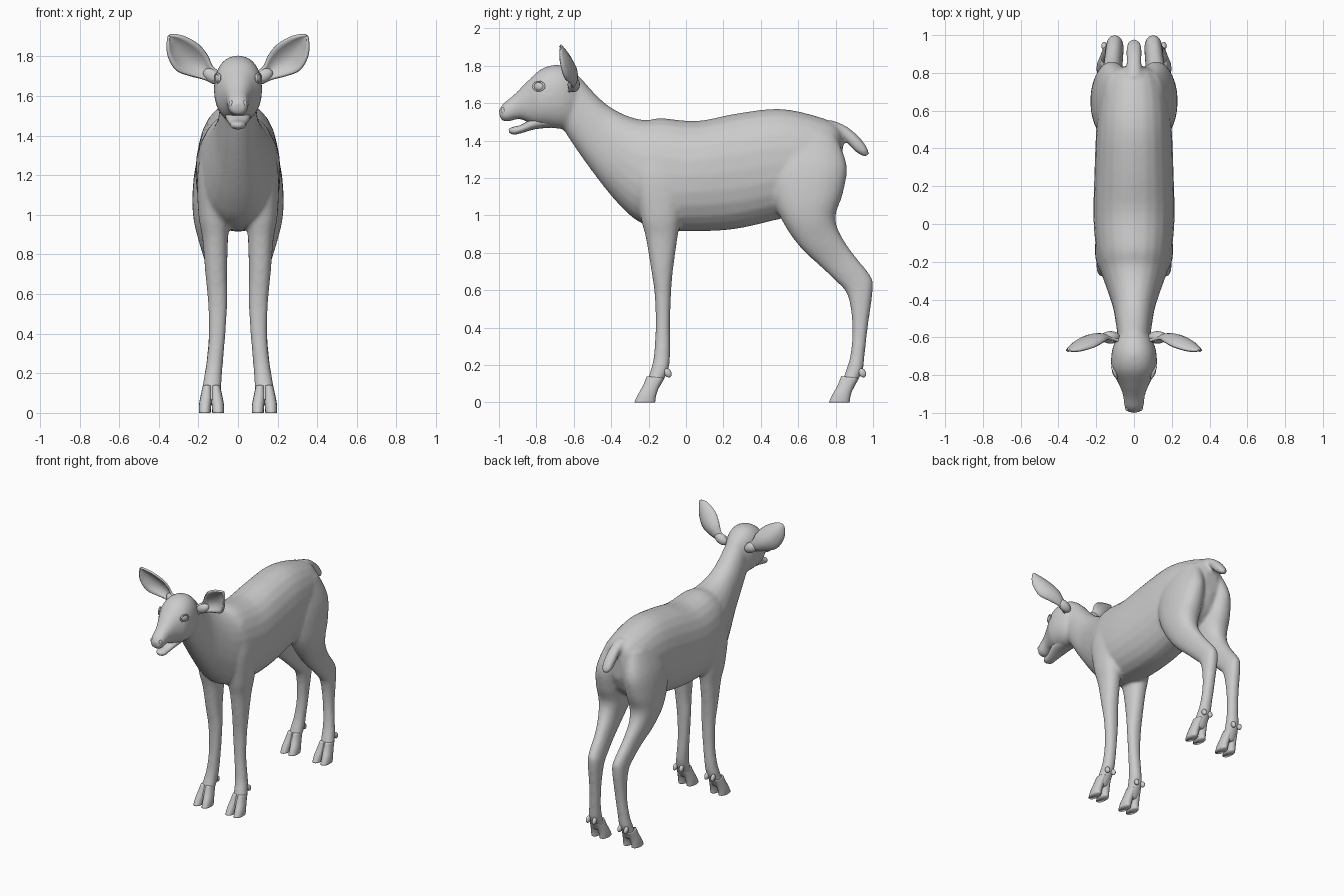
import bpy, math
from mathutils import Vector

cube = bpy.data.objects.get("Cube")
if cube:
    bpy.data.objects.remove(cube, do_unlink=True)

grey = bpy.data.materials.new("soft grey")
grey.use_nodes = True
grey.diffuse_color = (0.6, 0.6, 0.6, 1)
grey.node_tree.nodes["Principled BSDF"].inputs["Base Color"].default_value = grey.diffuse_color


def make(name, verts, faces):
    mesh = bpy.data.meshes.new(name)
    mesh.from_pydata(verts, [], faces)
    mesh.materials.append(grey)
    mesh.shade_smooth()
    obj = bpy.data.objects.new(name, mesh)
    bpy.context.collection.objects.link(obj)
    return obj


def spline(rows, steps):
    """Smooth curve through rows of numbers."""
    rows = [Vector(r) for r in rows]
    out = []
    for i in range(len(rows) - 1):
        p0, p1 = rows[max(i - 1, 0)], rows[i]
        p2, p3 = rows[i + 1], rows[min(i + 2, len(rows) - 1)]
        for k in range(steps):
            t = k / steps
            out.append(p1 + (p2 - p0) * (t / 2) + (p0 * 2 - p1 * 5 + p2 * 4 - p3) * (t * t / 2)
                       + (p1 * 3 - p0 - p2 * 3 + p3) * (t ** 3 / 2))
    return out + [rows[-1]]


def loft(name, rows, side=1, sides=24, steps=4):
    """Rounded skin; each row is one edge (y, z), the opposite edge (y, z), centre x, half width."""
    verts, faces = [], []
    rings = spline(rows, steps)
    for ya, za, yb, zb, x, w in rings:
        for k in range(sides):
            a = math.tau * k / sides
            c, s = [math.copysign(abs(f) ** 0.9, f) for f in (math.cos(a), math.sin(a))]
            verts.append((side * (x + w * s), (ya + yb) / 2 + (ya - yb) / 2 * c,
                          (za + zb) / 2 + (za - zb) / 2 * c))
    for r in range(len(rings) - 1):
        for k in range(sides):
            a, b = r * sides + k, r * sides + (k + 1) % sides
            faces.append((a, b, b + sides, a + sides))
    last = (len(rings) - 1) * sides
    faces += [tuple(reversed(range(sides))), tuple(range(last, last + sides))]
    obj = make(name, verts, faces)
    bpy.context.view_layer.objects.active = obj
    obj.select_set(True)
    bpy.ops.object.mode_set(mode="EDIT")
    bpy.ops.mesh.select_all(action="SELECT")
    bpy.ops.mesh.normals_make_consistent(inside=False)
    bpy.ops.object.mode_set(mode="OBJECT")
    obj.select_set(False)
    return obj


def ball(name, loc, size, rot=(0, 0, 0)):
    bpy.ops.mesh.primitive_uv_sphere_add(segments=20, ring_count=12, location=loc, rotation=rot)
    obj = bpy.context.object
    obj.name, obj.scale = name, size
    obj.data.materials.append(grey)
    bpy.ops.object.shade_smooth()
    obj.select_set(False)
    return obj


# Trunk and neck
parts = [loft("body", [
    (.84, 1.40, .83, 1.22, 0, .05), (.81, 1.48, .77, 1.10, 0, .13),
    (.70, 1.53, .66, 1.02, 0, .18), (.50, 1.57, .50, .98, 0, .20),
    (.27, 1.545, .25, .925, 0, .21), (.06, 1.505, 0, .915, 0, .215),
    (-.13, 1.52, -.15, .93, 0, .20), (-.22, 1.51, -.26, .97, 0, .18),
    (-.32, 1.535, -.36, 1.06, 0, .145), (-.42, 1.59, -.46, 1.18, 0, .112),
    (-.50, 1.665, -.57, 1.33, 0, .095), (-.57, 1.745, -.65, 1.45, 0, .085)])]

# Skull and muzzle
parts.append(loft("head", [
    (-.53, 1.68, -.60, 1.45, 0, .06), (-.60, 1.77, -.64, 1.46, 0, .10),
    (-.68, 1.805, -.70, 1.465, 0, .12), (-.77, 1.785, -.78, 1.475, 0, .117),
    (-.85, 1.715, -.83, 1.49, 0, .084), (-.92, 1.645, -.89, 1.515, 0, .058),
    (-.975, 1.60, -.955, 1.50, 0, .052), (-1.003, 1.56, -.99, 1.51, 0, .032)]))

# Tail
parts.append(loft("tail", [
    (.78, 1.51, .78, 1.43, 0, .045), (.86, 1.475, .84, 1.41, 0, .04),
    (.93, 1.415, .90, 1.345, 0, .042), (.97, 1.36, .95, 1.315, 0, .032),
    (.98, 1.33, .968, 1.312, 0, .012)]))

# Legs
front_leg = [
    (-.23, 1.42, -.05, 1.42, .11, .05), (-.28, 1.22, .01, 1.22, .12, .085),
    (-.245, 1.0, -.025, 1.0, .12, .08), (-.215, .88, -.045, .88, .115, .065),
    (-.185, .70, -.07, .70, .11, .055), (-.167, .57, -.08, .57, .103, .05),
    (-.163, .40, -.085, .40, .105, .042), (-.172, .25, -.085, .25, .118, .042),
    (-.19, .17, -.095, .17, .128, .046), (-.215, .10, -.13, .10, .134, .048),
    (-.235, .06, -.155, .06, .135, .042)]
hind_leg = [
    (.48, 1.46, .80, 1.43, .09, .06), (.44, 1.27, .86, 1.27, .115, .095),
    (.46, 1.10, .84, 1.12, .125, .105), (.52, .96, .80, 1.0, .13, .095),
    (.61, .83, .82, .91, .128, .07), (.715, .73, .89, .80, .115, .052),
    (.80, .65, .985, .68, .105, .048), (.865, .57, 1.0, .61, .102, .047),
    (.89, .40, .972, .40, .108, .04), (.878, .25, .955, .25, .12, .041),
    (.855, .17, .945, .17, .128, .046), (.83, .10, .91, .10, .134, .048),
    (.81, .06, .89, .06, .135, .042)]
for side in (1, -1):
    parts.append(loft("front_leg", front_leg, side))
    parts.append(loft("hind_leg", hind_leg, side))

# Fuse the flesh into one smooth skin
for obj in parts:
    obj.select_set(True)
body = parts[0]
bpy.context.view_layer.objects.active = body
bpy.ops.object.join()
body.select_set(False)
fuse = body.modifiers.new("fuse", "REMESH")
fuse.mode, fuse.voxel_size, fuse.use_smooth_shade = "VOXEL", 0.011, True
relax = body.modifiers.new("relax", "SMOOTH")
relax.factor, relax.iterations = 0.5, 10

# Lower jaw
loft("lower_jaw", [
    (-.72, 1.56, -.70, 1.47, 0, .07), (-.81, 1.525, -.80, 1.462, 0, .062),
    (-.88, 1.485, -.88, 1.44, 0, .042), (-.925, 1.473, -.92, 1.432, 0, .036),
    (-.948, 1.462, -.945, 1.442, 0, .016)])

# Cloven hooves and dewclaws
for leg, heel in (("front", -.165), ("hind", .875)):
    for side in (1, -1):
        for toe in (-1, 1):
            x = .134 + toe * .022
            loft(leg + "_hoof", [
                (heel - .045, .14, heel + .045, .13, x, .022),
                (heel - .065, .09, heel + .02, .08, x + toe * .004, .029),
                (heel - .09, .045, heel + .005, .035, x + toe * .01, .031),
                (heel - .112, 0, heel, 0, x + toe * .012, .03)], side, 16)
            ball(leg + "_dewclaw", (side * (.132 + toe * .026), heel + .068, .158),
                 (.015, .019, .026), (.5, 0, 0))

# Cupped ears
ear_rows = [  # centre x, y, z, half width
    (.085, -.61, 1.685, .032), (.15, -.59, 1.715, .036), (.20, -.585, 1.755, .066),
    (.255, -.60, 1.795, .083), (.305, -.63, 1.845, .065), (.333, -.655, 1.882, .034),
    (.347, -.668, 1.905, .004)]
across = 8
for side in (1, -1):
    verts, faces = [], []
    rows = spline(ear_rows, 4)
    for x, y, z, w in rows:
        for k in range(across + 1):
            s = 2 * k / across - 1
            verts.append((side * (x + .66 * w * s), y - .55 * w * s * s, z - .75 * w * s))
    for r in range(len(rows) - 1):
        for k in range(across):
            a = r * (across + 1) + k
            faces.append((a, a + 1, a + across + 2, a + across + 1)[::side])
    ear = make("ear", verts, faces)
    skin = ear.modifiers.new("thickness", "SOLIDIFY")
    skin.thickness, skin.offset = 0.014, 0
    ball("ear_root", (side * .125, -.60, 1.70), (.055, .033, .036), (0, -.5 * side, 0))

    # Eyes with lids, and nostril rims
    ball("eye", (side * .099, -.785, 1.69), (.016, .03, .025), (0, 0, -.35 * side))
    bpy.ops.mesh.primitive_torus_add(major_radius=.028, minor_radius=.006, major_segments=24,
                                     minor_segments=8, location=(side * .104, -.787, 1.69),
                                     rotation=(0, math.pi / 2, -.4 * side))
    lid = bpy.context.object
    lid.name, lid.scale = "eyelid", (.85, 1.1, 1)
    lid.data.materials.append(grey)
    bpy.ops.object.shade_smooth()
    lid.select_set(False)
    ball("nostril_rim", (side * .033, -.975, 1.555), (.014, .014, .024), (.3, 0, .4 * side))
